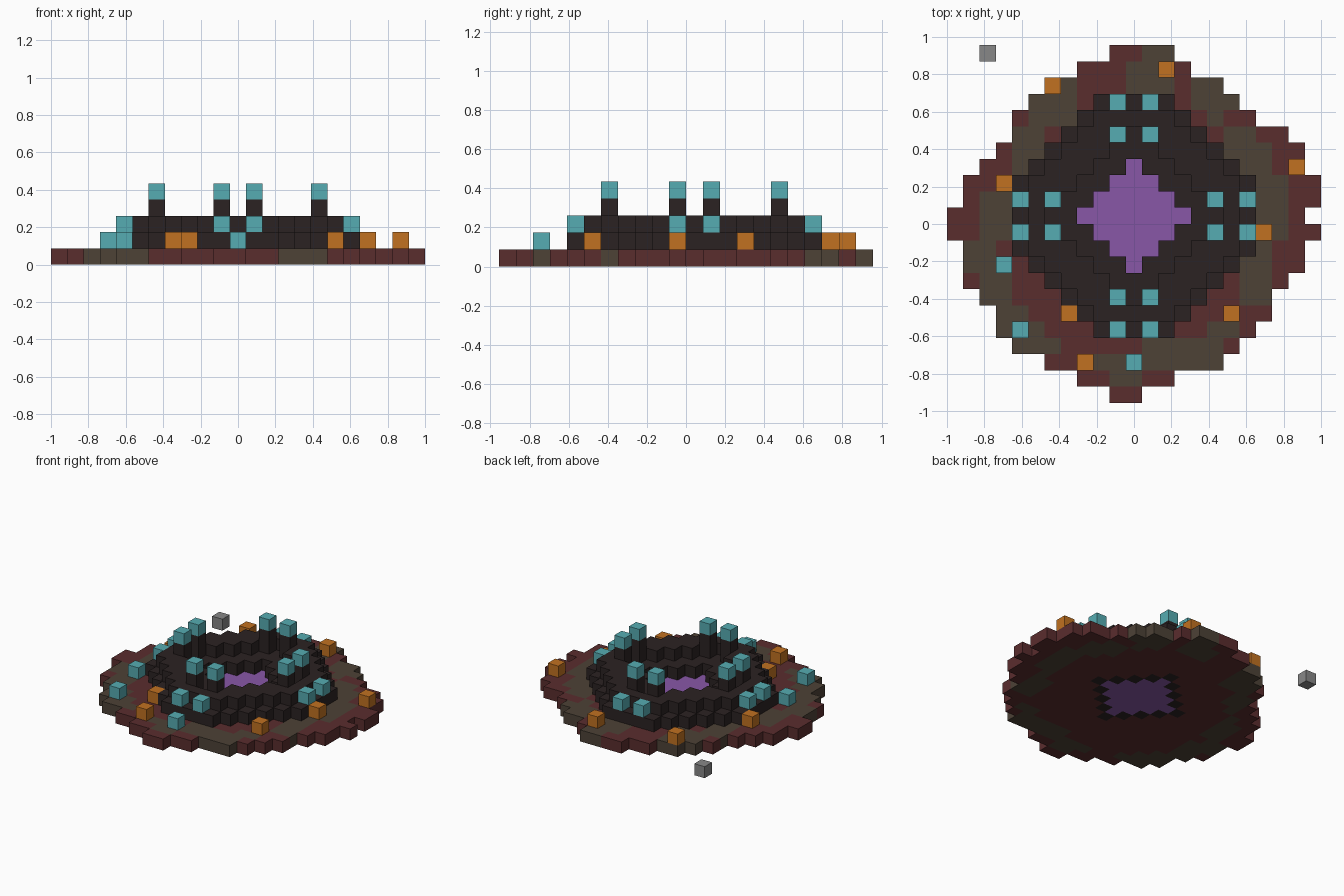
import bpy
import bmesh
from mathutils import Vector

if "Cube" in bpy.data.objects:
    bpy.data.objects.remove(bpy.data.objects["Cube"], do_unlink=True)

CELL = 2 / 23


def material(name, r, g, b):
    mat = bpy.data.materials.new(name)
    mat.use_nodes = True
    mat.diffuse_color = (r, g, b, 1)
    mat.node_tree.nodes["Principled BSDF"].inputs["Base Color"].default_value = (r, g, b, 1)
    return mat


RED = material("dark_red", .102, .026, .027)
BROWN = material("earth_brown", .074, .054, .037)
DARK = material("charcoal", .024, .016, .016)
PURPLE = material("portal_purple", .25, .095, .386)
TEAL = material("teal", .093, .413, .445)
ORANGE = material("ember_orange", .533, .165, .015)
GREY = material("stone_grey", .242, .242, .242)

# Ground rows from back to front: first column, last column, left and right edge
# colours (r red, b brown); the middle of each row is red
GROUND = [
    (-1, 2, "rr", "bb"), (-3, 3, "rrr", "bbbr"), (-5, 5, "bbrrr", "bbbrbb"),
    (-6, 6, "bbb", "bbb"), (-7, 7, "rbbb", "brr"), (-7, 9, "bb", "bbrr"),
    (-8, 10, "rbb", "bbbrr"), (-9, 10, "rrb", "bbrr"), (-10, 11, "rrb", "bbrr"),
    (-10, 11, "rbb", "bbrr"), (-11, 10, "rrbb", "bbr"), (-11, 11, "rrbb", "bbrr"),
    (-10, 10, "bbr", "brr"), (-10, 10, "bbb", "bbrr"), (-10, 9, "rbbr", "bbr"),
    (-9, 8, "bbrr", "bb"), (-8, 8, "bb", "rr"), (-8, 7, "bbb", "bbr"),
    (-7, 6, "bbb", "bbbbbr"), (-5, 5, "rrr", "bbbbbbbb"), (-3, 2, "rr", "bbrr"),
    (-1, 0, "r", "r"),
]

# Each part maps block positions to a material
ground, wall, pool, lamps, embers = {}, {}, {}, {}, {}

for i, (first, last, left, right) in enumerate(GROUND):
    row = left + "r" * (last - first + 1 - len(left) - len(right)) + right
    for k, letter in enumerate(row):
        ground[first + k, 10 - i, 0] = BROWN if letter == "b" else RED

# Stepped octagonal wall around the diamond pool
for x in range(-7, 8):
    for y in range(-7, 8):
        d, reach = abs(x) + abs(y), max(abs(x), abs(y))
        if d <= 3:
            pool[x, y, 0] = PURPLE
        if d == 4:
            wall[x, y, 0] = DARK
        if 4 <= d <= 9:
            wall[x, y, 1] = DARK
        if 6 <= d <= 8 and reach <= 6:
            wall[x, y, 2] = DARK
        if d <= 4:
            del ground[x, y, 0]

# Paired lamps on all four sides: tall ones on posts, low ones on the outer step
for side in (-1, 1):
    for off in (-1, 1):
        for far, level in ((5, 4), (7, 2)):
            for x, y in ((side * far, off), (off, side * far)):
                lamps[x, y, level] = TEAL
                if level == 4:
                    wall[x, y, 3] = DARK

# Loose blocks scattered on the ground
for x, y in ((-8, -3), (-7, -7), (0, -9)):
    lamps[x, y, 1] = TEAL
for x, y in ((-5, 8), (2, 9), (10, 3), (8, -1), (6, -6), (-8, 2), (-4, -6), (-3, -9)):
    embers[x, y, 1] = ORANGE

stray = {(-9, 10, 0): GREY}
PARTS = {"ground_disc": ground, "stepped_wall": wall, "center_pool": pool,
         "teal_lamps": lamps, "ember_blocks": embers, "stray_block": stray}
filled = set().union(*PARTS.values())


def build(name, blocks):
    """Make the exposed faces of a set of blocks."""
    mats = list(dict.fromkeys(blocks.values()))
    bm = bmesh.new()
    for pos, mat in blocks.items():
        center = Vector((pos[0], pos[1] + .5, pos[2] + .5))
        for axis in range(3):
            for sign in (-1, 1):
                n = Vector((0, 0, 0))
                n[axis] = sign
                if tuple(int(p + q) for p, q in zip(pos, n)) in filled:
                    continue
                u = Vector((0, 0, 0))
                u[(axis + 1) % 3] = 1
                v = n.cross(u)
                ring = [(-u - v), (u - v), (u + v), (-u + v)]
                face = bm.faces.new([bm.verts.new((center + (n + c) / 2) * CELL) for c in ring])
                face.material_index = mats.index(mat)
    bmesh.ops.remove_doubles(bm, verts=bm.verts, dist=CELL / 100)
    bmesh.ops.recalc_face_normals(bm, faces=bm.faces)
    mesh = bpy.data.meshes.new(name)
    for mat in mats:
        mesh.materials.append(mat)
    bm.to_mesh(mesh)
    bm.free()
    bpy.context.collection.objects.link(bpy.data.objects.new(name, mesh))


for part, blocks in PARTS.items():
    build(part, blocks)
